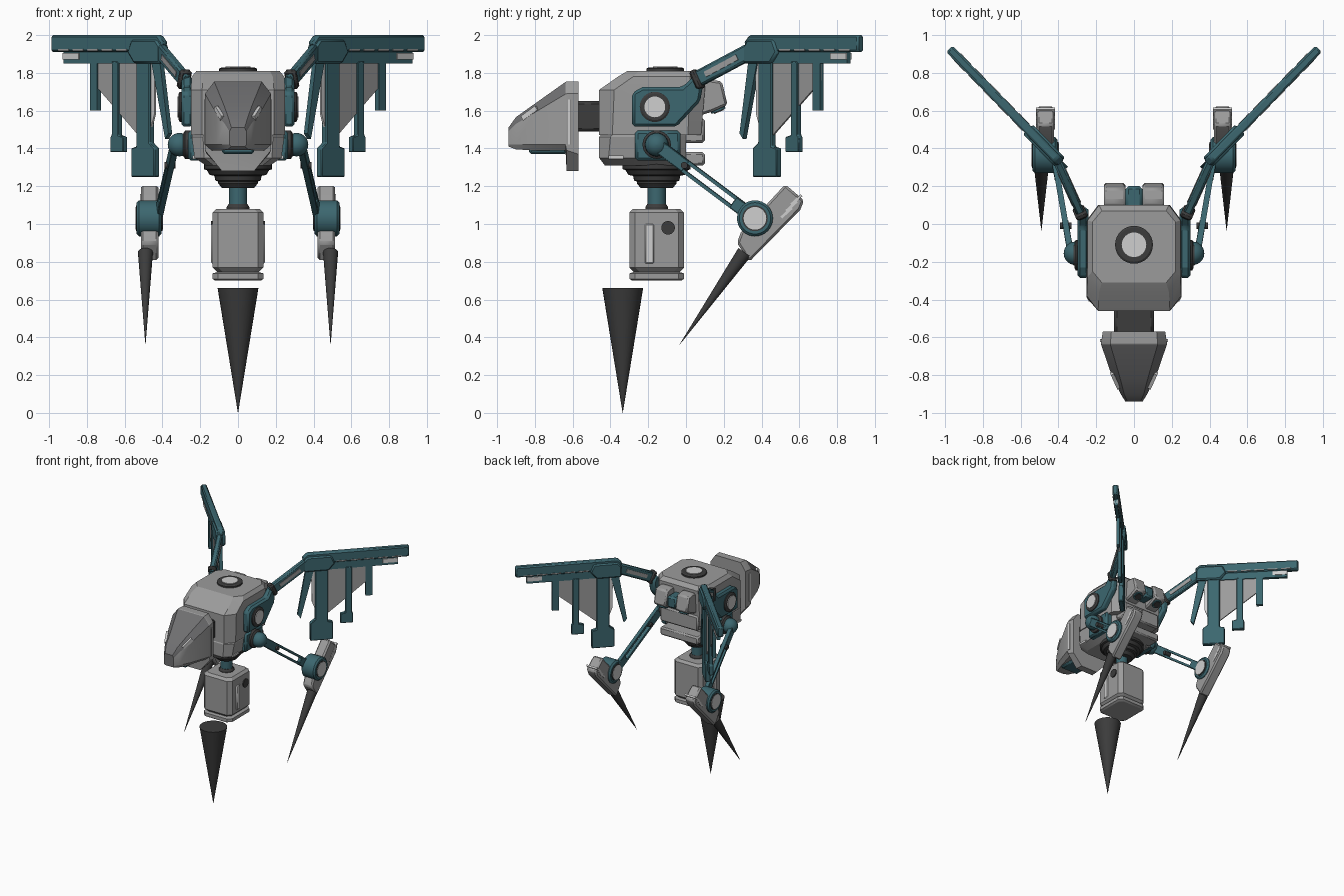
import bpy, bmesh, math
from mathutils import Vector


def material(name, r, g, b):
    m = bpy.data.materials.new(name)
    m.diffuse_color = (r, g, b, 1)
    return m


GREY = material("body_grey", 0.33, 0.33, 0.33)
SLATE = material("face_grey", 0.16, 0.16, 0.165)
DARK = material("dark_grey", 0.045, 0.045, 0.045)
TEAL = material("teal", 0.045, 0.135, 0.16)
LIGHT = material("light_grey", 0.62, 0.62, 0.62)


def build(name, rings, mat, bevel=0.0, mirror=False):
    """Skin a list of equal rings of points and cap both ends."""
    bm = bmesh.new()
    vs = [[bm.verts.new(p) for p in ring] for ring in rings]
    n = len(vs[0])
    for a, b in zip(vs, vs[1:]):
        for i in range(n):
            j = (i + 1) % n
            bm.faces.new((a[i], a[j], b[j], b[i]))
    bm.faces.new(vs[0])
    bm.faces.new(vs[-1][::-1])
    bmesh.ops.remove_doubles(bm, verts=bm.verts, dist=1e-5)
    bmesh.ops.recalc_face_normals(bm, faces=bm.faces)
    me = bpy.data.meshes.new(name)
    bm.to_mesh(me)
    bm.free()
    me.materials.append(mat)
    me.shade_smooth()
    me.set_sharp_from_angle(angle=math.radians(25))
    ob = bpy.data.objects.new(name, me)
    bpy.context.collection.objects.link(ob)
    if bevel:
        mod = ob.modifiers.new("bevel", 'BEVEL')
        mod.width, mod.segments, mod.limit_method = bevel, 1, 'ANGLE'
    if mirror:
        ob.modifiers.new("mirror", 'MIRROR')
    return ob


def prism(name, pts, a, b, mat, bevel=0.0, mirror=False, place=lambda u, v, t: (t, u, v)):
    """Extrude a flat outline; by default the outline is (y, z) and depth is x."""
    return build(name, [[place(u, v, t) for u, v in pts] for t in (a, b)], mat, bevel, mirror)


def rect(a, b, c, d):
    return [(a, c), (b, c), (b, d), (a, d)]


def box(name, x, y, z, mat, bevel=0.0, mirror=False):
    return prism(name, rect(*y, *z), x[0], x[1], mat, bevel, mirror)


def turned(name, start, axis, steps, mat, mirror=False, n=32):
    """Round part: steps are (distance along axis, radius)."""
    start, axis = Vector(start), Vector(axis).normalized()
    s = axis.orthogonal().normalized()
    t = axis.cross(s)
    ang = [2 * math.pi * i / n for i in range(n)]
    return build(name, [[start + axis * d + (s * math.cos(a) + t * math.sin(a)) * r for a in ang]
                        for d, r in steps], mat, 0, mirror)


def beam(name, p, q, w, h, mat, bevel=0.0, mirror=True, lift=0.0):
    """Straight bar from p to q: w sideways, h upwards, moved upwards by lift."""
    p, q = Vector(p), Vector(q)
    d = (q - p).normalized()
    s = d.cross(Vector((0, 0, 1))).normalized()
    u = s.cross(d)
    sec = [s * a * w / 2 + u * (b * h / 2 + lift) for a, b in ((-1, -1), (1, -1), (1, 1), (-1, 1))]
    return build(name, [[e + o for o in sec] for e in (p, q)], mat, bevel, mirror)


def octagon(z, y0, y1, w, cx, cy):
    half = [(w - cx, y0), (w, y0 + cy), (w, y1 - cy), (w - cx, y1)]
    return [(x, y, z) for x, y in half] + [(-x, y, z) for x, y in reversed(half)]


# --- Body ---
build("upper_body", [octagon(*r) for r in (
    (1.47, -0.46, 0.08, 0.25, 0.06, 0.07), (1.71, -0.46, 0.10, 0.25, 0.06, 0.08),
    (1.78, -0.36, 0.10, 0.245, 0.06, 0.08), (1.81, -0.31, 0.07, 0.22, 0.05, 0.06))], GREY)
build("lower_body", [octagon(*r) for r in (
    (1.31, -0.43, 0.0, 0.17, 0.04, 0.05), (1.35, -0.46, 0.0, 0.23, 0.05, 0.05),
    (1.46, -0.46, 0.0, 0.245, 0.06, 0.06), (1.475, -0.45, 0.0, 0.24, 0.06, 0.06))], GREY)
box("rear_block", (-0.18, 0.18), (-0.02, 0.10), (1.43, 1.56), GREY, 0.012)
box("rear_sill", (-0.18, 0.18), (-0.02, 0.10), (1.31, 1.38), GREY, 0.012)
box("side_slot", (0.222, 0.240), (-0.41, -0.33), (1.345, 1.362), LIGHT, 0, True)
turned("hatch_ring", (0, -0.11, 1.80), (0, 0, 1), ((0, 0.10), (0.022, 0.10), (0.028, 0.09)), DARK)
turned("hatch_disc", (0, -0.11, 1.82), (0, 0, 1), ((0, 0.065), (0.013, 0.065)), LIGHT)

# --- Rear thrusters ---
prism("thruster", [(0.06, 1.74), (0.12, 1.765), (0.19, 1.755), (0.22, 1.63), (0.14, 1.595), (0.06, 1.57)],
      0.045, 0.16, GREY, 0.012, True)
turned("thruster_nozzle", (0.10, 0.16, 1.63), (0, 0.36, -0.9), ((0, 0.04), (0.035, 0.04)), TEAL, True, 20)
turned("thruster_mouth", (0.10, 0.16, 1.63), (0, 0.36, -0.9), ((0, 0.028), (0.04, 0.028)), DARK, True, 20)
box("thruster_link", (-0.045, 0.045), (0.05, 0.20), (1.62, 1.72), TEAL, 0.015)

# --- Neck and head ---
box("neck", (-0.105, 0.105), (-0.60, -0.44), (1.49, 1.65), DARK, 0.015)


def head_ring(y, zt, tw, z1, w, z2, zb, bw):
    half = [(tw, zt), (w, z1), (w, z2), (bw, zb)]
    return [(x, y, z) for x, z in half] + [(-x, y, z) for x, z in reversed(half)]


head = build("head", [head_ring(*r) for r in (
    (-0.57, 1.755, 0.12, 1.69, 0.165, 1.37, 1.28, 0.08),
    (-0.632, 1.755, 0.125, 1.69, 0.175, 1.39, 1.28, 0.085),
    (-0.638, 1.752, 0.125, 1.688, 0.174, 1.42, 1.39, 0.14),
    (-0.81, 1.63, 0.075, 1.585, 0.115, 1.42, 1.39, 0.09),
    (-0.90, 1.566, 0.052, 1.53, 0.07, 1.42, 1.395, 0.055),
    (-0.94, 1.51, 0.035, 1.49, 0.045, 1.42, 1.41, 0.035))], GREY)
# Darker face plate on the sloping top of the head
head.data.materials.append(SLATE)
for f in head.data.polygons:
    if f.normal.z > 0.2 and f.center.y < -0.635 or f.center.y < -0.93:
        f.material_index = 1
beam("eye", (0.117, -0.79, 1.615), (0.083, -0.865, 1.56), 0.018, 0.026, LIGHT)
box("cheek_strip", (0.165, 0.179), (-0.625, -0.608), (1.42, 1.66), LIGHT, 0, True)
box("jaw", (-0.085, 0.085), (-0.83, -0.63), (1.37, 1.42), TEAL, 0.012)

# --- Waist, hanging pod and front spike ---
AX = (0, -0.155, 0)
turned("waist_rings", AX, (0, 0, 1), (
    (1.19, 0.085), (1.215, 0.105), (1.225, 0.105), (1.23, 0.12), (1.255, 0.125), (1.26, 0.15),
    (1.285, 0.165), (1.29, 0.18), (1.32, 0.18)), DARK)
turned("waist_post", AX, (0, 0, 1), ((1.07, 0.048), (1.21, 0.048)), TEAL)
turned("post_collar", AX, (0, 0, 1), ((1.06, 0.06), (1.09, 0.06), (1.105, 0.05)), DARK)
build("pod", [octagon(z, -0.155 - h, -0.155 + h, w, 0.03, 0.03) for z, w, h in (
    (0.745, 0.11, 0.12), (0.77, 0.135, 0.145), (1.06, 0.135, 0.145), (1.08, 0.115, 0.125))], GREY)
build("pod_foot", [octagon(z, -0.155 - h, -0.155 + h, w, 0.03, 0.03) for z, w, h in (
    (0.70, 0.12, 0.13), (0.71, 0.135, 0.145), (0.738, 0.135, 0.145), (0.746, 0.11, 0.12))], GREY)
box("pod_slot", (0.13, 0.142), (-0.218, -0.17), (0.79, 1.0), LIGHT, 0.008, True)
turned("pod_port", (0.125, -0.095, 0.98), (1, 0, 0), ((0, 0.036), (0.018, 0.036)), DARK, True, 20)
turned("front_spike", (0, -0.335, 0), (0, 0, 1), ((0, 0.0005), (0.66, 0.108)), DARK)

# --- Shoulders ---
prism("shoulder_plate", [(-0.285, 1.515), (-0.285, 1.695), (-0.23, 1.725), (-0.02, 1.725), (0.05, 1.79),
                         (0.09, 1.735), (0.075, 1.65), (-0.05, 1.515)], 0.24, 0.30, TEAL, 0.015, True)
turned("shoulder_ring", (0.29, -0.165, 1.62), (1, 0, 0), ((0, 0.08), (0.018, 0.08), (0.024, 0.07)), DARK, True)
turned("shoulder_disc", (0.30, -0.165, 1.62), (1, 0, 0), ((0, 0.055), (0.02, 0.055)), LIGHT, True)
beam("wing_arm", (0.275, 0.04, 1.755), (0.41, 0.34, 1.915), 0.045, 0.085, TEAL, 0.01)
beam("wing_arm_inlay", (0.306, 0.11, 1.792), (0.383, 0.28, 1.883), 0.053, 0.03, GREY)
beam("wing_arm_collar", (0.278, 0.045, 1.758), (0.291, 0.075, 1.774), 0.065, 0.105, DARK, 0.01)

# --- Wings: u runs outwards along the wing, t through its thickness ---
ROOT, TIP = Vector((0.39, 0.325, 0)), Vector((0.975, 0.925, 0))
D = (TIP - ROOT).normalized()
N = Vector((D.y, -D.x, 0))


def wing(name, pts, t, mat, bevel=0.0):
    def place(u, z, k):
        return ROOT + D * u + N * k + Vector((0, 0, z))
    prism(name, pts, -t, t, mat, bevel, True, place)


wing("wing_spar", [(0.03, 1.91), (0.84, 1.91), (0.84, 2.0), (0.03, 2.0), (-0.01, 1.96)], 0.024, TEAL, 0.01)
wing("wing_rail", rect(0.02, 0.75, 1.85, 1.915), 0.014, TEAL)
wing("wing_hub", [(0, 1.85), (0.2, 1.85), (0.25, 1.91), (0.22, 1.975), (0.03, 1.975), (0, 1.94)], 0.036, TEAL, 0.01)
wing("wing_tip_light", rect(0.63, 0.75, 1.87, 1.905), 0.02, LIGHT)
for i in range(5):
    wing("wing_dash", rect(0.26 + i * 0.11, 0.34 + i * 0.11, 1.917, 1.927), 0.027, GREY)
wing("feather_inner", [(0.02, 1.86), (0.085, 1.86), (-0.02, 1.45), (-0.045, 1.48)], 0.014, TEAL)
wing("feather_long", [(0.095, 1.86), (0.195, 1.86), (0.195, 1.41), (0.235, 1.40), (0.235, 1.25), (0.055, 1.25),
                      (0.055, 1.40), (0.095, 1.43)], 0.02, TEAL, 0.005)
wing("feather_middle", [(0.335, 1.86), (0.385, 1.86), (0.385, 1.47), (0.395, 1.46), (0.395, 1.38), (0.295, 1.38),
                        (0.295, 1.46), (0.335, 1.47)], 0.017, TEAL, 0.004)
wing("feather_outer", rect(0.495, 0.55, 1.60, 1.86), 0.014, TEAL)
wing("wing_membrane", [(0.18, 1.86), (0.55, 1.86), (0.55, 1.76), (0.18, 1.46)], 0.006, GREY)
wing("wing_inner_strip", [(0.065, 1.86), (0.10, 1.86), (0.10, 1.5), (0.07, 1.58)], 0.006, LIGHT)

# --- Legs ---
box("hip_plate", (0.20, 0.265), (-0.27, -0.03), (1.335, 1.495), TEAL, 0.015, True)
turned("hip_ring", (0.25, -0.155, 1.42), (1, 0, 0), ((0, 0.075), (0.03, 0.075), (0.04, 0.06)), DARK, True)
turned("hip_ball", (0.31, -0.155, 1.42), (1, 0, 0),
       [(-0.062 * math.cos(math.pi * i / 12), 0.062 * math.sin(math.pi * i / 12) + 1e-4) for i in range(13)], TEAL, True)
HIP, KNEE = Vector((0.335, -0.155, 1.42)), Vector((0.425, 0.365, 1.03))
for lift in (0.026, -0.026):
    beam("thigh_rail", HIP, KNEE, 0.03, 0.018, TEAL, 0, True, lift)
beam("thigh_top", HIP, HIP.lerp(KNEE, 0.30), 0.034, 0.07, TEAL, 0.005)
beam("thigh_end", HIP.lerp(KNEE, 0.78), KNEE, 0.034, 0.07, TEAL, 0.005)
turned("thigh_pin", HIP.lerp(KNEE, 0.28) + Vector((-0.03, 0, 0)), (1, 0, 0), ((0, 0.018), (0.06, 0.018)), DARK, True, 16)
turned("knee_drum", (0.405, 0.365, 1.03), (1, 0, 0),
       ((0, 0.08), (0.012, 0.095), (0.12, 0.095), (0.132, 0.083)), TEAL, True)
turned("knee_rim", (0.40, 0.365, 1.03), (1, 0, 0), ((0, 0.068), (0.139, 0.068)), DARK, True)
turned("knee_disc", (0.398, 0.365, 1.03), (1, 0, 0), ((0, 0.06), (0.144, 0.06)), LIGHT, True)
prism("shin", [(0.525, 1.21), (0.625, 1.125), (0.605, 1.075), (0.335, 0.80), (0.27, 0.90), (0.29, 0.955)],
      0.422, 0.514, GREY, 0.012, True)
for i in range(3):
    y, z = 0.50 + i * 0.026, 1.04 + i * 0.034
    prism("shin_stripe", [(y, z), (y + 0.055, z + 0.05), (y + 0.065, z + 0.04), (y + 0.01, z - 0.01)],
          0.418, 0.518, LIGHT, 0, True)
foot, tip = Vector((0.49, 0.31, 0.85)), Vector((0.49, -0.035, 0.36))
turned("leg_spike", foot, tip - foot, ((0, 0.04), ((tip - foot).length, 0.0005)), DARK, True, 24)
